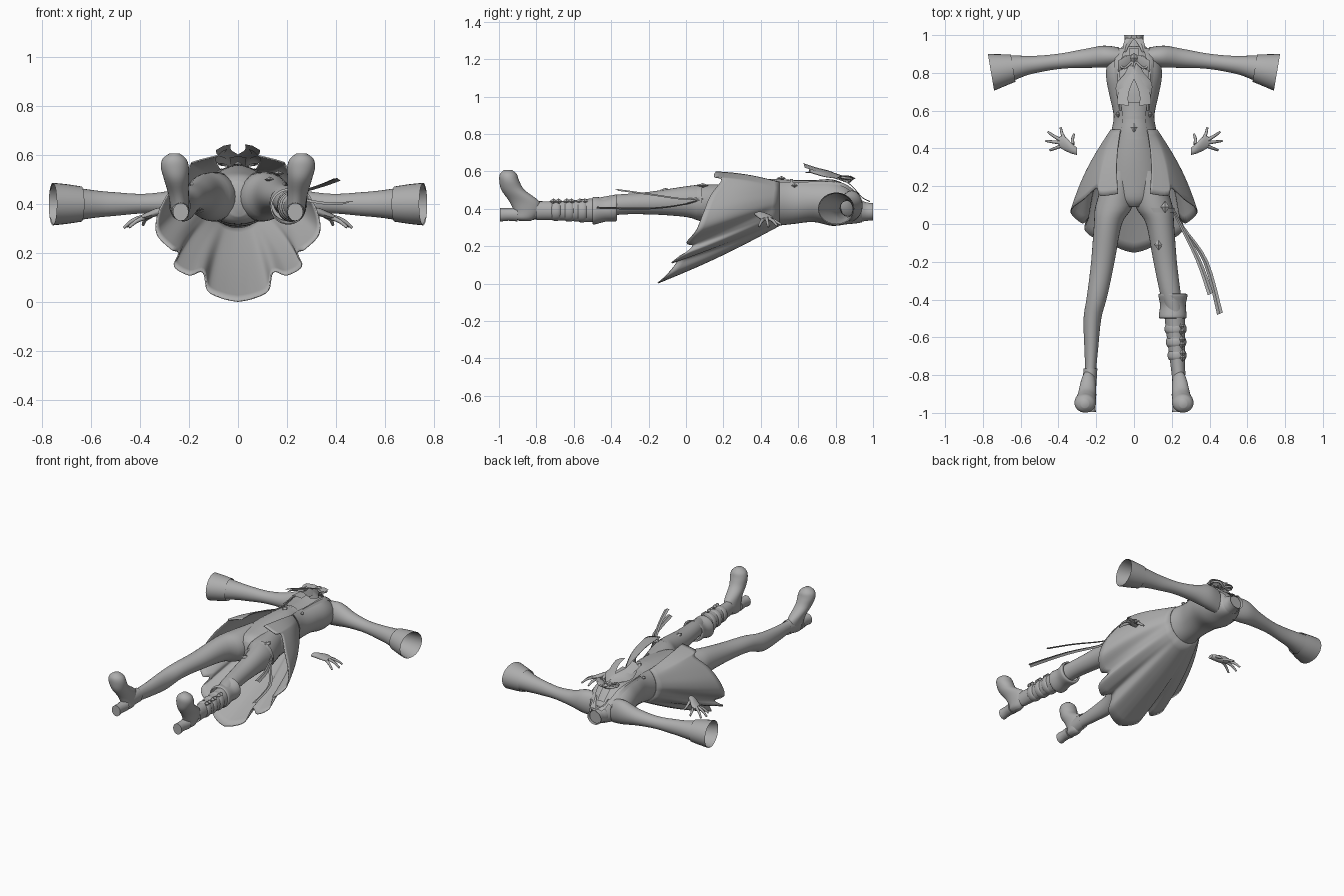
import bpy, bmesh
from math import sin, cos, radians, pi
from mathutils import Vector

cube = bpy.data.objects.get("Cube")
if cube:
    bpy.data.objects.remove(cube)

fabric = bpy.data.materials.new("grey fabric")
fabric.use_nodes = True
grey = (0.42, 0.42, 0.42, 1)
fabric.diffuse_color = grey
fabric.node_tree.nodes["Principled BSDF"].inputs["Base Color"].default_value = grey


def finish(name, bm, angle=50):
    bmesh.ops.recalc_face_normals(bm, faces=bm.faces)
    mesh = bpy.data.meshes.new(name)
    bm.to_mesh(mesh)
    bm.free()
    ob = bpy.data.objects.new(name, mesh)
    bpy.context.collection.objects.link(ob)
    mesh.materials.append(fabric)
    bpy.ops.object.select_all(action='DESELECT')
    ob.select_set(True)
    bpy.context.view_layer.objects.active = ob
    bpy.ops.object.shade_smooth_by_angle(angle=radians(angle))
    return ob


def smooth_path(pts, steps=4):
    """Catmull-Rom interpolation of tuples of any length."""
    pts = [Vector(p) for p in pts]
    out = []
    for i in range(len(pts) - 1):
        p0, p1, p2, p3 = pts[max(i - 1, 0)], pts[i], pts[i + 1], pts[min(i + 2, len(pts) - 1)]
        for k in range(steps):
            t = k / steps
            out.append(p1 + (p2 - p0) * (t / 2) + (p0 * 2 - p1 * 5 + p2 * 4 - p3) * (t * t / 2)
                       + (p1 * 3 - p0 - p2 * 3 + p3) * (t ** 3 / 2))
    return out + [pts[-1]]


def skin(name, rows, closed=False, caps=False, angle=50):
    bm = bmesh.new()
    grid = [[bm.verts.new(p) for p in row] for row in rows]
    n = len(grid[0])
    for a, b in zip(grid, grid[1:]):
        for i in range(n if closed else n - 1):
            j = (i + 1) % n
            bm.faces.new((a[i], a[j], b[j], b[i]))
    if caps:
        bm.faces.new(grid[0])
        bm.faces.new(grid[-1])
    return finish(name, bm, angle)


def loft(name, stations, axis='y', arc=(0, 360), grow=0, shear=0, caps=False, n=28, steps=4):
    """Stations are (position on axis, centre u, centre v, radius u, radius v)."""
    full = arc[1] - arc[0] == 360
    rows = []
    for t, u, v, ru, rv in smooth_path(stations, steps):
        row = []
        for i in range(n if full else n + 1):
            a = radians(arc[0] + (arc[1] - arc[0]) * i / n)
            du, dv = (ru + grow) * sin(a), (rv + grow) * cos(a)
            row.append({'y': (u + du, t, v + dv), 'x': (t + shear * du, u + du, v + dv),
                        'z': (u + du, v + dv, t)}[axis])
        rows.append(row)
    return skin(name, rows, full, caps)


def flip(stations, s):
    return [(t, u * s, v, a, b) for t, u, v, a, b in stations]


def ribbon(name, path, width, side=(1, 0, 0), taper=1.0):
    """Flat strip with a slight crease along its middle."""
    pts = smooth_path(path)
    rows = []
    for i, p in enumerate(pts):
        w = width * (1 + (taper - 1) * i / (len(pts) - 1)) / 2
        d = Vector(side).normalized() * w
        rows.append([p - d, p + Vector((0, 0, 0.006)), p + d])
    return skin(name, rows, angle=25)


def cord(name, path, radius, tip=0.7):
    """Round tube along a free path."""
    pts = smooth_path(path, 3)
    rows = []
    for i, p in enumerate(pts):
        d = (pts[min(i + 1, len(pts) - 1)] - pts[max(i - 1, 0)]).normalized()
        ref = Vector((0, 0, 1)) if abs(d.z) < 0.8 else Vector((0, 1, 0))
        a = d.cross(ref).normalized()
        b = d.cross(a)
        r = radius * (1 - (1 - tip) * i / (len(pts) - 1))
        rows.append([p + (a * cos(k * pi / 4) + b * sin(k * pi / 4)) * r for k in range(8)])
    return skin(name, rows, True, True)


def gem(name, x, y, z, r, depth=0.012):
    bm = bmesh.new()
    base = [bm.verts.new((x + r * 0.75 * sin(k * pi / 2), y + r * cos(k * pi / 2), z)) for k in range(4)]
    for top in (bm.verts.new((x, y, z + depth)), bm.verts.new((x, y, z - depth))):
        for k in range(4):
            bm.faces.new((base[k], base[(k + 1) % 4], top))
    return finish(name, bm, 20)


# Torso, with the open coat body over it
torso = [(0.94, 0, .39, .055, .055), (.91, 0, .405, .085, .075), (.86, 0, .425, .13, .1),
         (.78, 0, .437, .14, .12), (.68, 0, .445, .122, .108), (.57, 0, .44, .1, .114),
         (.48, 0, .438, .115, .122), (.35, 0, .43, .145, .122), (.22, 0, .425, .155, .11),
         (.13, 0, .42, .12, .1), (.09, 0, .42, .05, .07)]
loft("torso", torso, caps=True)
loft("coat_body", torso[:7], arc=(34, 326), grow=.008)
loft("collar", [(.93, 0, .39, .062, .06), (.965, 0, .385, .05, .05), (1.0, 0, .385, .052, .047)], arc=(12, 348))
loft("neck_lining", [(.93, 0, .388, .05, .05), (.985, 0, .385, .044, .043)], caps=True)
for i, y in enumerate((.565, .455)):
    rx = .106 if i == 0 else .128
    loft(f"waist_band_{i}", [(y - .008, 0, .437, rx, .123), (y + .008, 0, .437, rx, .123)], arc=(-40, 40), n=12)
gem("belt_gem", 0, .51, .563, .026)

# Coat skirt with scalloped hem
half_hem = [(.085, .16, .6), (.18, .15, .575), (.2, .19, .555), (.27, .13, .47), (.325, .09, .37), (.334, .055, .28),
            (.275, .005, .215), (.245, .035, .2), (.262, -.03, .145), (.2, -.075, .108),
            (.145, -.045, .12), (.125, -.1, .045), (.06, -.135, .012), (0, -.15, 0)]
side_hem = smooth_path(half_hem, 5)
hem = side_hem + [Vector((-p.x, p.y, p.z)) for p in reversed(side_hem[:-1])]
rows = []
for r in range(13):
    t = r / 12
    row = []
    for i, h in enumerate(hem):
        a = radians(36 + 288 * i / (len(hem) - 1))
        waist = Vector((.124 * sin(a), .5, .438 + .13 * cos(a)))
        p = waist.lerp(h, t)
        swell = .022 * sin(pi * t)
        row.append(p + Vector((swell * sin(a), 0, swell * cos(a) * .6)))
    rows.append(row)
skirt = skin("coat_skirt", rows)
solid = skirt.modifiers.new("thickness", 'SOLIDIFY')
solid.thickness = .006

# Legs, boots, sleeves and hands
leg = [(.28, .075, .43, .07, .1), (.1, .105, .43, .098, .1), (0, .138, .438, .074, .082),
       (-.2, .165, .43, .062, .06), (-.38, .195, .42, .054, .054), (-.5, .22, .392, .047, .062),
       (-.65, .226, .388, .037, .05), (-.77, .23, .392, .03, .042), (-.85, .238, .39, .035, .046)]
foot = [(.335, .235, -.86, .012, .03), (.35, .235, -.862, .032, .055), (.39, .238, -.85, .038, .072),
        (.44, .243, -.865, .042, .08), (.5, .252, -.925, .05, .062), (.55, .258, -.945, .057, .053),
        (.585, .26, -.95, .048, .045), (.607, .26, -.952, .02, .022)]
sleeve = [(.07, .885, .412, .05, .08), (.15, .886, .418, .058, .078), (.25, .877, .408, .05, .052),
          (.38, .863, .402, .04, .04), (.5, .848, .4, .043, .048), (.6, .835, .4, .056, .058),
          (.755, .803, .4, .092, .083)]
fingers = [[(.36, .44, .35), (.38, .475, .335), (.388, .51, .315)],
           [(.38, .44, .35), (.425, .466, .335), (.455, .487, .308)],
           [(.385, .43, .348), (.43, .435, .333), (.467, .44, .303)],
           [(.38, .415, .345), (.415, .402, .33), (.445, .39, .305)],
           [(.325, .42, .365), (.325, .45, .345), (.318, .475, .325)]]
for s, side in ((1, "left"), (-1, "right")):
    loft(f"{side}_leg", flip(leg, s))
    loft(f"{side}_foot", [(t, u * s, v, a, b) for t, u, v, a, b in foot], 'z', caps=True)
    loft(f"{side}_heel", flip([(-.9, .235, .37, .036, .038), (-.95, .234, .37, .03, .034),
                               (-.995, .234, .368, .032, .037)], s), caps=True, n=16)
    loft(f"{side}_sleeve", [(t * s, u, v, a, b) for t, u, v, a, b in sleeve], 'x', shear=.17 * s)
    loft(f"{side}_cuff_band", [(x * s, y, .4, a, b) for x, y, a, b in
                               ((.64, .825, .07, .07), (.7, .814, .083, .079), (.757, .803, .095, .085))],
         'x', shear=.17 * s, grow=.002)
    loft(f"{side}_palm", [(x * s, y, z, a, b) for x, y, z, a, b in
                          ((.302, .385, .372, .02, .012), (.33, .4, .368, .028, .016),
                           (.365, .425, .355, .038, .015), (.395, .435, .345, .03, .01))], 'x', caps=True, n=14)
    for i, path in enumerate(fingers):
        cord(f"{side}_finger_{i}", [(x * s, y, z) for x, y, z in path], .0105, .55)
    # Collar points, lapels and coat trim
    ribbon(f"{side}_collar_point", [(s * .02, .985, .435), (s * .042, .945, .455), (s * .05, .91, .49)], .05, taper=.3)
    ribbon(f"{side}_lapel", [(s * .07, .93, .46), (s * .088, .84, .528), (s * .085, .72, .54), (s * .075, .6, .535)],
           .05, (1, 0, -.6 * s), .3)
    gem(f"{side}_coat_stud", s * .085, .58, .525, .018)
    # Bow loops and tails
    cord(f"{side}_bow_edge", [(0, .87, .545), (s * .045, .885, .56), (s * .075, .85, .565), (s * .05, .825, .57),
                              (0, .87, .555)], .008)
    ribbon(f"{side}_bow_loop", [(0, .87, .55), (s * .04, .86, .565), (s * .085, .835, .572)], .06, (0, 1, .2))
    ribbon(f"{side}_bow_fold", [(0, .87, .55), (s * .03, .8, .575), (s * .075, .74, .585), (s * .065, .66, .61)],
           .045, (1, .2, -.7 * s), 1.2)
    ribbon(f"{side}_bow_tail", [(0, .86, .55), (s * .02, .78, .59), (s * .055, .7, .61), (s * .06, .63, .632)],
           .04, (1, .15 * s, -.4 * s), 1.7)
gem("bow_gem", 0, .878, .562, .03, .015)
ribbon("jabot", [(0, .93, .47), (0, .86, .54), (0, .74, .585), (0, .64, .59)], .05, taper=1.5)

# Left boot: turned cuff, shaft, straps and buckles; right boot: ankle edge
loft("boot_cuff", [(-.5, .205, .388, .066, .066), (-.49, .205, .39, .074, .074), (-.43, .206, .395, .068, .064),
                   (-.375, .206, .405, .077, .072), (-.37, .205, .408, .06, .06)])
loft("boot_shaft", [(-.47, .215, .393, .056, .066), (-.6, .222, .39, .048, .056),
                    (-.72, .23, .39, .04, .05), (-.8, .236, .39, .036, .05)])
for i, (y, x, r) in enumerate(((-.555, .22, .054), (-.625, .223, .05), (-.695, .228, .046))):
    loft(f"boot_strap_{i}", [(y - .026, x, .39, r - .006, r), (y - .012, x, .39, r + .003, r + .008),
                             (y + .012, x, .39, r + .003, r + .008), (y + .026, x, .39, r - .006, r)])
    for dy in (-.013, .013):
        gem(f"buckle_{i}_{'upper' if dy > 0 else 'lower'}", x + .03, y + dy, .44, .022, .016)
loft("right_ankle_edge", [(-.765, -.23, .392, .036, .048), (-.8, -.233, .392, .037, .05),
                          (-.86, -.24, .39, .04, .052)])

# Thigh ornaments and trailing streamers
gem("thigh_gem_upper", .165, .09, .525, .032)
gem("thigh_gem_lower", .13, -.11, .5, .03)
loft("thigh_band", [(.06, .125, .435, .09, .094), (.085, .12, .435, .094, .098)])
ribbon("upper_streamer", [(.2, .09, .46), (.25, -.01, .45), (.34, -.19, .475), (.405, -.37, .5)],
       .012, (1, .5, -.3), 2.8)
ribbon("lower_streamer", [(.2, .09, .45), (.26, -.02, .42), (.38, -.2, .4), (.455, -.475, .405)],
       .012, (1, .4, .3), 2.8)
